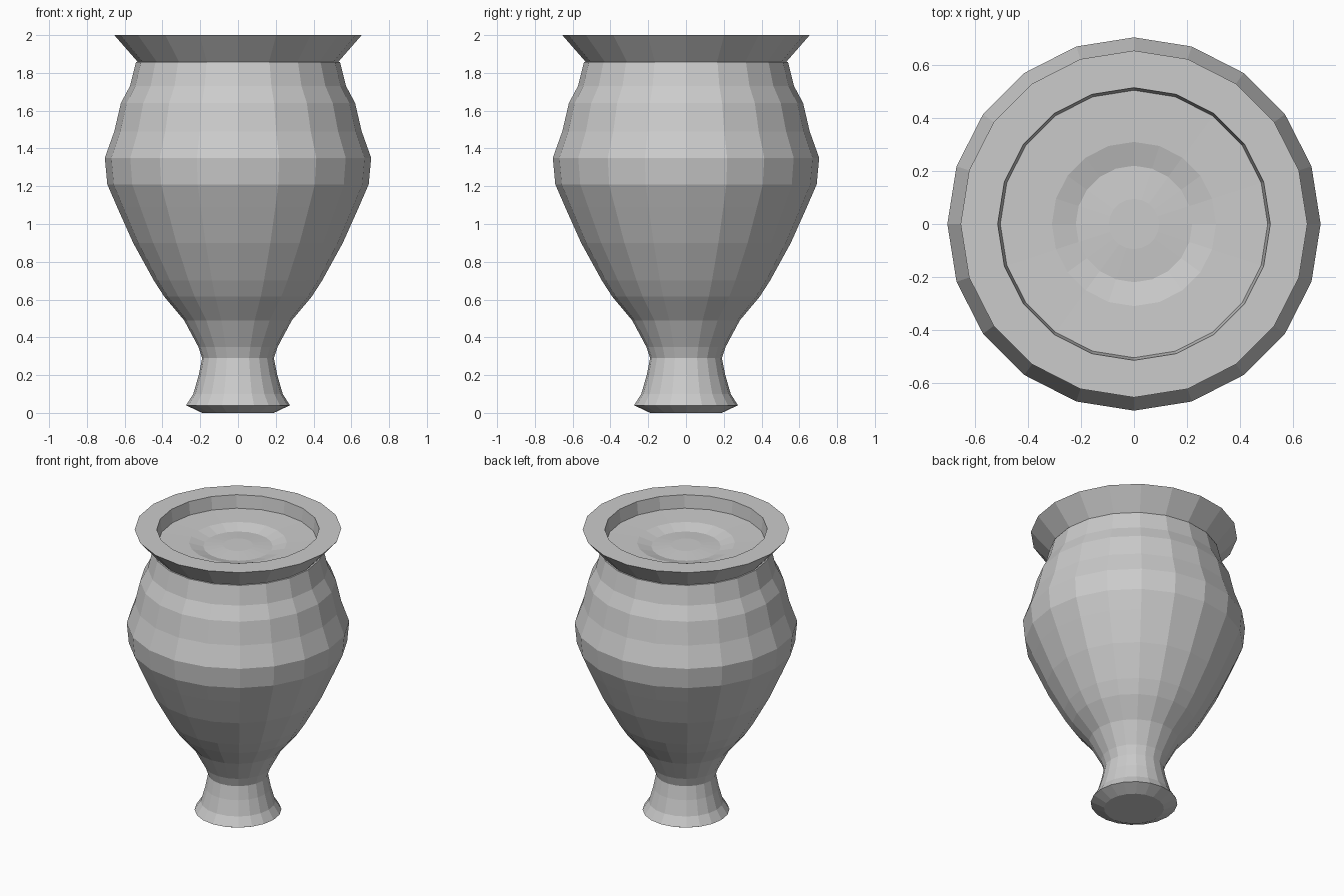
import bpy, bmesh
from math import cos, sin, tau

if "Cube" in bpy.data.objects:
    bpy.data.objects.remove(bpy.data.objects["Cube"])

SIDES = 20


def lathe(name, profile):
    """Revolve (radius, z) points, bottom to top; radius 0 makes a pole."""
    bm = bmesh.new()
    rings = []
    for r, z in profile:
        if r == 0:
            rings.append([bm.verts.new((0, 0, z))] * SIDES)
        else:
            rings.append([bm.verts.new((r * cos(tau * i / SIDES), r * sin(tau * i / SIDES), z))
                          for i in range(SIDES)])
    for lo, hi in zip(rings, rings[1:]):
        for i in range(SIDES):
            j = (i + 1) % SIDES
            corners = list(dict.fromkeys((lo[i], lo[j], hi[j], hi[i])))
            bm.faces.new(corners)
    bmesh.ops.recalc_face_normals(bm, faces=bm.faces)
    mesh = bpy.data.meshes.new(name)
    bm.to_mesh(mesh)
    bm.free()
    obj = bpy.data.objects.new(name, mesh)
    bpy.context.collection.objects.link(obj)
    return obj


# Whole vase as one closed turned profile
lathe("vase", [
    # underside and flared foot
    (0, 0.0), (0.19, 0.0), (0.275, 0.04), (0.237, 0.10), (0.208, 0.20), (0.19, 0.29),
    # swelling belly
    (0.21, 0.35), (0.285, 0.49), (0.39, 0.615), (0.445, 0.70), (0.555, 0.90),
    (0.64, 1.09), (0.692, 1.21), (0.705, 1.35),
    # shoulder and neck
    (0.655, 1.49), (0.62, 1.64), (0.572, 1.73), (0.54, 1.857),
    # flared rim with flat lip
    (0.53, 1.857), (0.655, 2.0), (0.515, 2.0),
    # recessed surface inside the mouth
    (0.505, 1.91), (0.31, 1.905), (0.22, 1.88), (0.095, 1.89), (0, 1.89),
])
